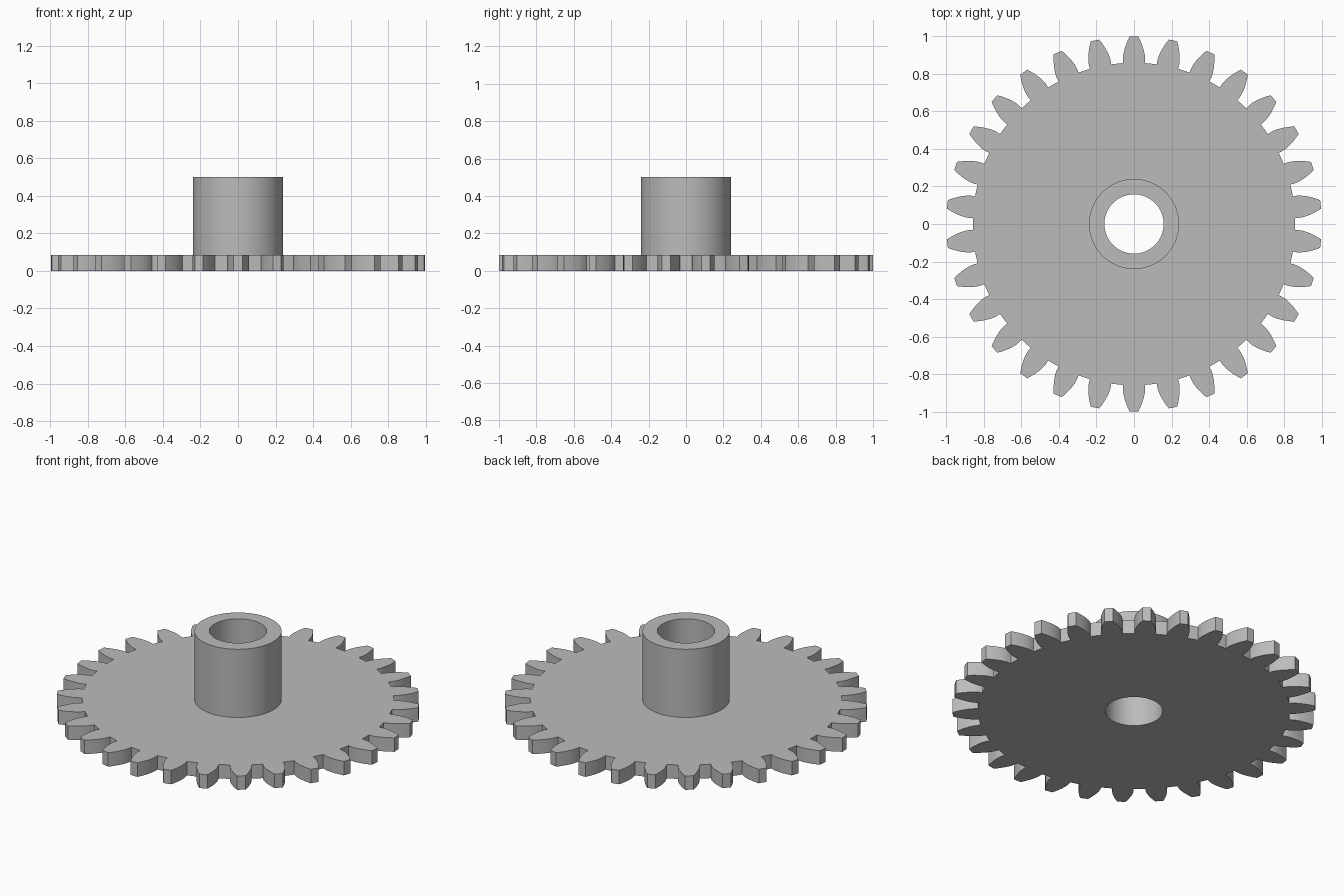
import bpy
import bmesh
from math import sin, cos, tan, acos, pi, radians, sqrt

TEETH = 30
TIP_R = 1.0
MODULE = 2 * TIP_R / (TEETH + 2)
PITCH_R = MODULE * TEETH / 2
ROOT_R = PITCH_R - 1.25 * MODULE
BASE_R = PITCH_R * cos(radians(20))
THICK, HUB_TOP = 0.085, 0.5
HUB_R, BORE_R = 0.24, 0.158
SEGMENTS = 64

old = bpy.data.objects.get("Cube")
if old:
    bpy.data.objects.remove(old, do_unlink=True)

grey = bpy.data.materials.new("plain grey")
grey.use_nodes = True
colour = (0.5, 0.5, 0.5, 1)
grey.diffuse_color = colour
grey.node_tree.nodes["Principled BSDF"].inputs["Base Color"].default_value = colour


def involute(r):
    a = acos(min(1, BASE_R / r))
    return tan(a) - a


def half_angle(r):
    """Half the angle a tooth spans at radius r."""
    return pi / (2 * TEETH) + involute(PITCH_R) - involute(max(r, BASE_R))


def gear_outline():
    steps = 6
    radii = [ROOT_R] + [BASE_R + (TIP_R - BASE_R) * i / steps for i in range(steps + 1)]
    tooth = [(r, -half_angle(r)) for r in radii]
    tooth += [(r, -a) for r, a in reversed(tooth)]
    return [(r * cos(a + c), r * sin(a + c))
            for c in (pi / 2 + 2 * pi * t / TEETH for t in range(TEETH))
            for r, a in tooth]


def circle(r):
    return [(r * cos(2 * pi * i / SEGMENTS), r * sin(2 * pi * i / SEGMENTS))
            for i in range(SEGMENTS)]


def loop(bm, points, z):
    verts = [bm.verts.new((x, y, z)) for x, y in points]
    edges = [bm.edges.new((v, verts[i - 1])) for i, v in enumerate(verts)]
    return verts, edges


def wall(bm, low, high):
    a, b = low[0], high[0]
    for i in range(len(a)):
        bm.faces.new((a[i - 1], a[i], b[i], b[i - 1]))


def finish(bm, name):
    mesh = bpy.data.meshes.new(name)
    bm.to_mesh(mesh)
    bm.free()
    mesh.materials.append(grey)
    obj = bpy.data.objects.new(name, mesh)
    bpy.context.collection.objects.link(obj)
    bpy.ops.object.select_all(action="DESELECT")
    obj.select_set(True)
    bpy.context.view_layer.objects.active = obj
    bpy.ops.object.shade_smooth_by_angle(angle=radians(20))


# Toothed wheel: rim wall, underside open at the bore, top open at the hub
bm = bmesh.new()
outline = gear_outline()
bottom, top = loop(bm, outline, 0), loop(bm, outline, THICK)
wall(bm, bottom, top)
for rim, radius, z, up in ((bottom, BORE_R, 0, -1), (top, HUB_R, THICK, 1)):
    hole = loop(bm, circle(radius), z)
    made = bmesh.ops.triangle_fill(bm, edges=rim[1] + hole[1], use_beauty=True,
                                   normal=(0, 0, up))
    for face in made["geom"]:
        if isinstance(face, bmesh.types.BMFace):
            face.normal_update()
            if face.normal.z * up < 0:
                face.normal_flip()
finish(bm, "gear_wheel")

# Hub sleeve: outer wall, top ring and the bore running down to the underside
bm = bmesh.new()
rings = [loop(bm, circle(r), z) for r, z in
         ((HUB_R, THICK), (HUB_R, HUB_TOP), (BORE_R, HUB_TOP), (BORE_R, 0))]
for low, high in zip(rings, rings[1:]):
    wall(bm, low, high)
finish(bm, "hub")
